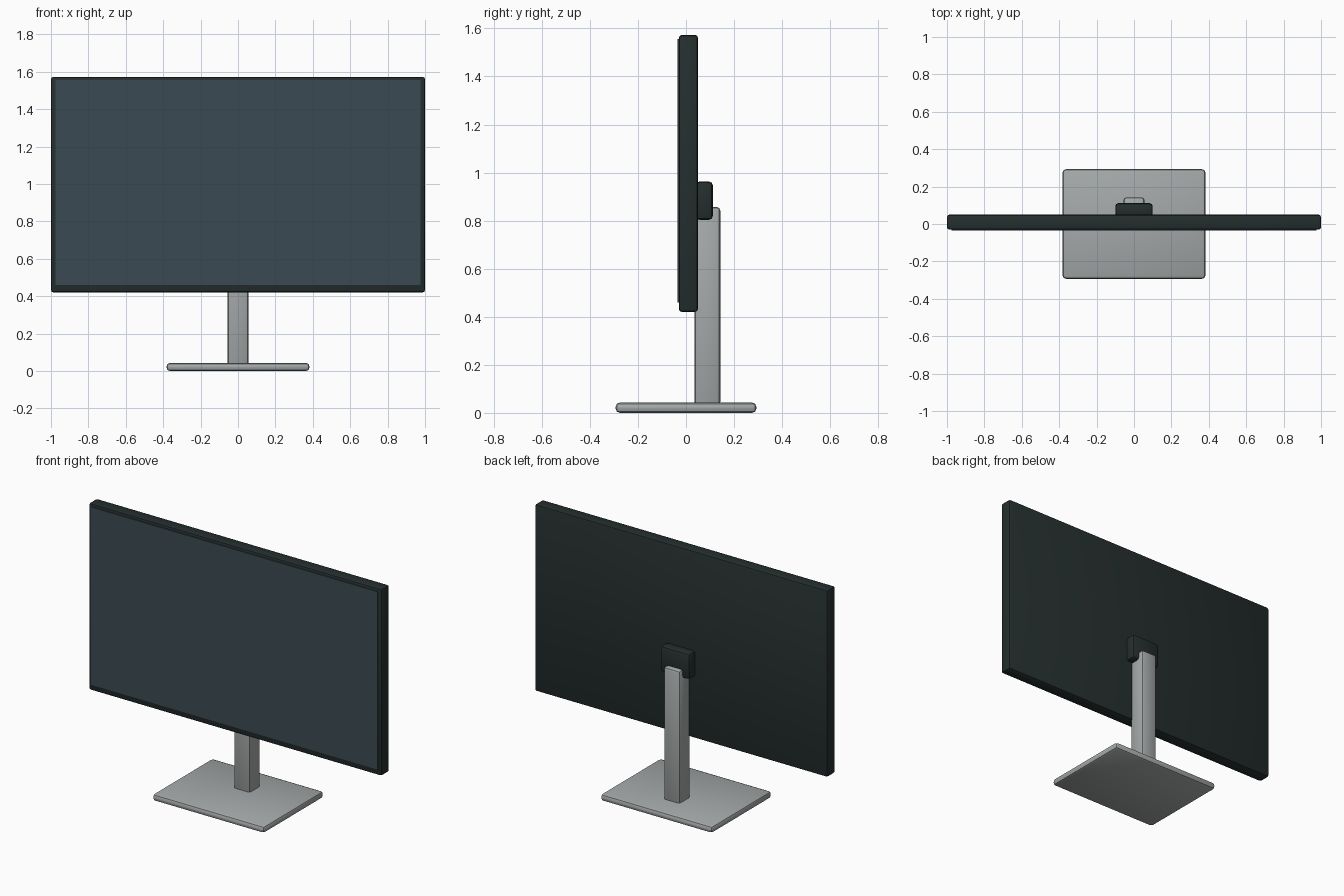
import bpy

if "Cube" in bpy.data.objects:
    bpy.data.objects.remove(bpy.data.objects["Cube"])


def material(name, rgb):
    m = bpy.data.materials.new(name)
    m.diffuse_color = (*rgb, 1)
    m.use_nodes = True
    m.node_tree.nodes["Principled BSDF"].inputs["Base Color"].default_value = m.diffuse_color
    return m


dark = material("dark casing", (0.018, 0.028, 0.027))
glass = material("blue grey screen", (0.042, 0.068, 0.085))
metal = material("light grey metal", (0.38, 0.40, 0.40))


def box(name, lo, hi, mat, bevel=0.0, segments=1):
    """Bevelled box spanning the corners lo and hi."""
    bpy.ops.mesh.primitive_cube_add(
        size=1, location=[(a + b) / 2 for a, b in zip(lo, hi)])
    ob = bpy.context.object
    ob.name = name
    ob.scale = [b - a for a, b in zip(lo, hi)]
    bpy.ops.object.transform_apply(location=False, rotation=False, scale=True)
    ob.data.materials.append(mat)
    if bevel:
        mod = ob.modifiers.new("edges", 'BEVEL')
        mod.width = bevel
        mod.segments = segments
        bpy.ops.object.modifier_apply(modifier=mod.name)
        bpy.ops.object.shade_smooth_by_angle()
    return ob


# Display casing with a thin screen plate on its front
box("display_casing", (-1, -0.03, 0.42), (1, 0.05, 1.573), dark, 0.013, 2)
box("screen", (-0.977, -0.036, 0.459), (0.977, -0.028, 1.556), glass)

# Bracket joining the display to the stand
box("mount_bracket", (-0.1, 0.04, 0.803), (0.1, 0.112, 0.963), dark, 0.017, 2)

# Stand
box("stand_column", (-0.056, 0.035, 0.03), (0.056, 0.143, 0.857), metal, 0.016, 2)
box("stand_base", (-0.382, -0.293, 0.003), (0.382, 0.293, 0.046), metal, 0.018, 2)
for ob in bpy.data.objects:
    if ob.name == "stand_base":
        ob.location.z -= 0.003
